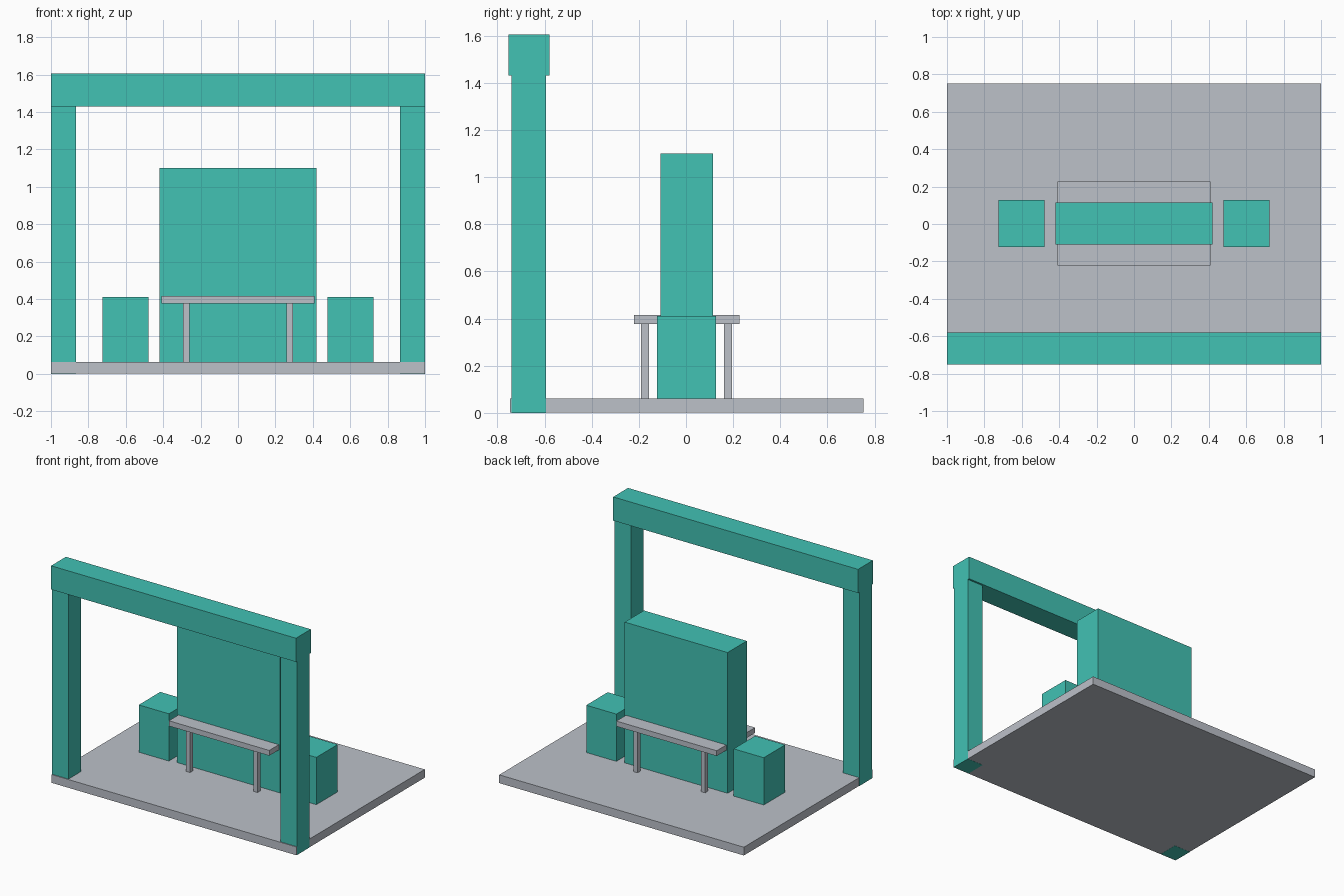
import bpy

default = bpy.data.objects.get("Cube")
if default:
    bpy.data.objects.remove(default, do_unlink=True)


def make_material(name, rgb):
    mat = bpy.data.materials.new(name)
    mat.use_nodes = True
    colour = (*rgb, 1.0)
    mat.diffuse_color = colour
    mat.node_tree.nodes["Principled BSDF"].inputs["Base Color"].default_value = colour
    return mat


teal = make_material("teal", (0.054, 0.539, 0.456))
grey = make_material("pale grey", (0.503, 0.533, 0.584))


def box(name, x, y, z, mat):
    """Box spanning the (low, high) range on each axis."""
    spans = (x, y, z)
    bpy.ops.mesh.primitive_cube_add(size=1, location=[(a + b) / 2 for a, b in spans])
    obj = bpy.context.object
    obj.name = obj.data.name = name
    obj.scale = [b - a for a, b in spans]
    bpy.ops.object.transform_apply(location=False, rotation=False, scale=True)
    obj.data.materials.append(mat)
    return obj


def mirrored_x(name, x, y, z, mat):
    """Left (+x) and right (-x) copies of a box."""
    box("left_" + name, x, y, z, mat)
    box("right_" + name, (-x[1], -x[0]), y, z, mat)


FLOOR = 0.062

# Floor slab, a hair inside the posts so that their outer faces show
box("floor_slab", (-0.999, 0.999), (-0.747, 0.752), (0.001, FLOOR), grey)

# Entrance frame along the front edge
mirrored_x("post", (0.866, 1.0), (-0.741, -0.593), (0, 1.44), teal)
box("top_beam", (-1.0, 1.0), (-0.752, -0.579), (1.43, 1.605), teal)

# Tall central panel
box("centre_panel", (-0.42, 0.42), (-0.109, 0.115), (0.01, 1.101), teal)

# Table top passing through the panel, with four legs
box("table_top", (-0.41, 0.41), (-0.221, 0.227), (0.377, 0.416), grey)
for side, y in (("front", (-0.19, -0.156)), ("back", (0.161, 0.195))):
    mirrored_x(side + "_table_leg", (0.259, 0.293), y, (0.05, 0.38), grey)

# Block seats on either side
mirrored_x("block_seat", (0.479, 0.725), (-0.122, 0.128), (0.05, 0.411), teal)
